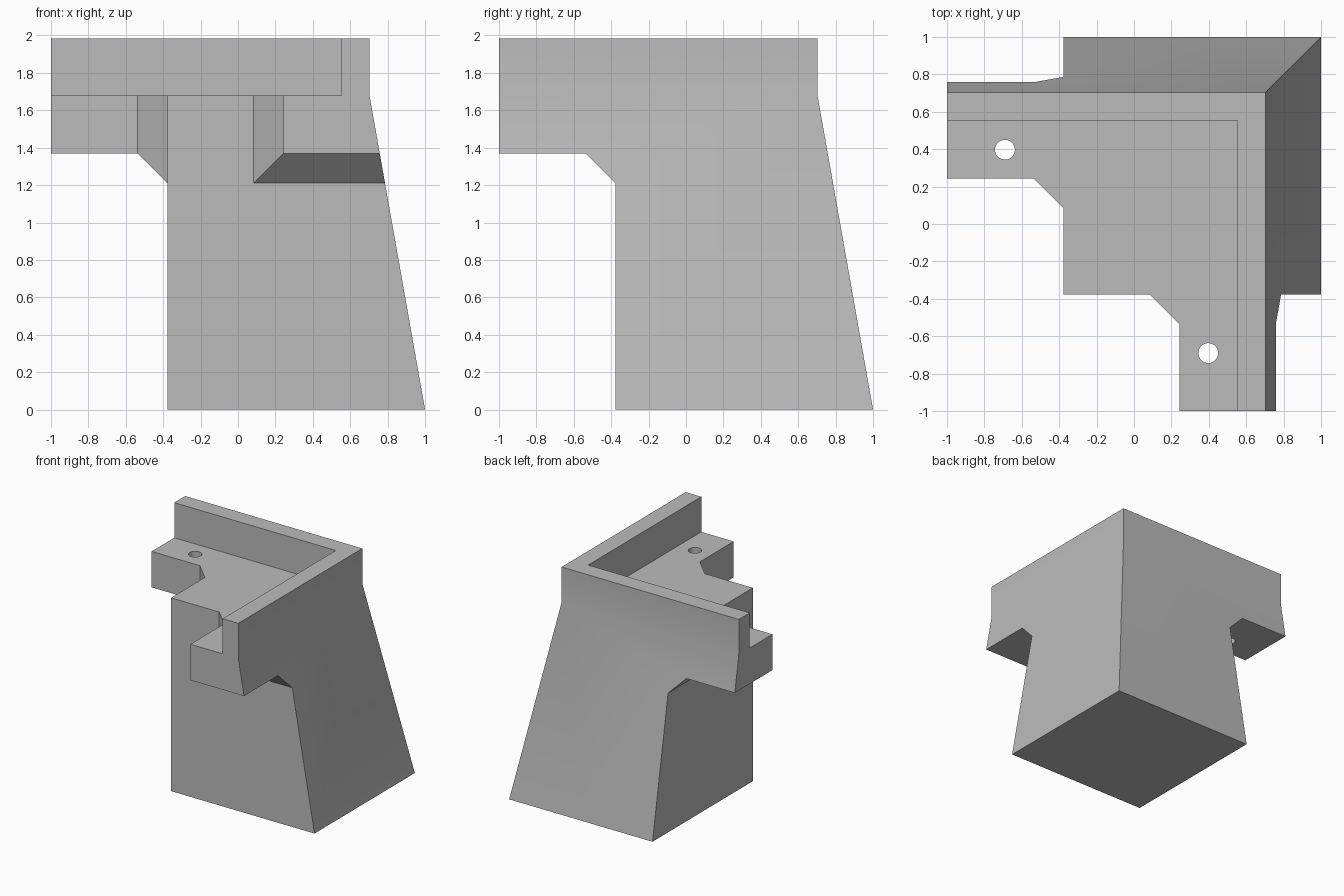
import bpy
import bmesh
from mathutils import Vector

default = bpy.data.objects.get("Cube")
if default:
    bpy.data.objects.remove(default, do_unlink=True)

grey = bpy.data.materials.new("plain grey")
grey.use_nodes = True
colour = (0.5, 0.5, 0.5, 1)
grey.diffuse_color = colour
grey.node_tree.nodes["Principled BSDF"].inputs["Base Color"].default_value = colour

TOP, SHELF, ARM = 1.985, 1.68, 1.368      # rim, shelf and arm underside heights
INNER, CH = -0.378, 0.158                 # inner body face, chamfer size
WALL_IN, WALL_OUT = 0.553, 0.703          # rim wall faces


def prism(name, profile, place, start, end):
    """Extrude a 2D profile; place(u, v, w) maps it into space."""
    bm = bmesh.new()
    face = bm.faces.new([bm.verts.new(place(u, v, start)) for u, v in profile])
    shift = Vector(place(0, 0, end)) - Vector(place(0, 0, start))
    grown = bmesh.ops.extrude_face_region(bm, geom=[face])
    bmesh.ops.translate(bm, vec=shift,
                        verts=[v for v in grown["geom"] if isinstance(v, bmesh.types.BMVert)])
    bmesh.ops.recalc_face_normals(bm, faces=bm.faces)
    mesh = bpy.data.meshes.new(name)
    bm.to_mesh(mesh)
    bm.free()
    mesh.materials.append(grey)
    obj = bpy.data.objects.new(name, mesh)
    bpy.context.collection.objects.link(obj)
    return obj


def combine(target, cutter, operation):
    """Apply a boolean and discard the cutter."""
    mod = target.modifiers.new("cut", "BOOLEAN")
    mod.operation, mod.object, mod.solver = operation, cutter, "EXACT"
    bpy.context.view_layer.objects.active = target
    bpy.ops.object.modifier_apply(modifier=mod.name)
    bpy.data.objects.remove(cutter, do_unlink=True)


# Plan outline: two arms around a square body, mirrored across the diagonal
half = [(-2, 0.242), (INNER - CH, 0.242), (INNER, 0.242 - CH)]
plan = half + [(INNER, INNER)] + [(y, x) for x, y in reversed(half)] + [(2, -2), (2, 2), (-2, 2)]
bracket = prism("corner_leg_bracket", plan, lambda u, v, w: (u, v, w), -1, 3)

# Side silhouette: arm, chamfered underside, sloped outer face and upright rim
side = [(-1, ARM), (INNER - CH, ARM), (INNER, ARM - CH), (INNER, 0),
        (1, 0), (WALL_OUT, SHELF), (WALL_OUT, TOP), (-1, TOP)]
for place in (lambda u, v, w: (u, w, v), lambda u, v, w: (w, u, v)):
    combine(bracket, prism("side_trim", side, place, -3, 3), "INTERSECT")

# Shelf recess inside the rim wall
recess = [(-3, -3), (WALL_IN, -3), (WALL_IN, WALL_IN), (-3, WALL_IN)]
combine(bracket, prism("recess_cutter", recess, lambda u, v, w: (u, v, w), SHELF, 3), "DIFFERENCE")

# Screw holes through both arms
for spot in ((-0.69, 0.397), (0.397, -0.69)):
    bpy.ops.mesh.primitive_cylinder_add(vertices=32, radius=0.053, depth=1, location=(*spot, 1.5))
    hole = bpy.context.object
    hole.data.materials.append(grey)
    combine(bracket, hole, "DIFFERENCE")

# Soft shading across the shallow bend of the outer faces
bpy.ops.object.select_all(action="DESELECT")
bracket.select_set(True)
bpy.context.view_layer.objects.active = bracket
bpy.ops.object.shade_smooth_by_angle(angle=0.52)
